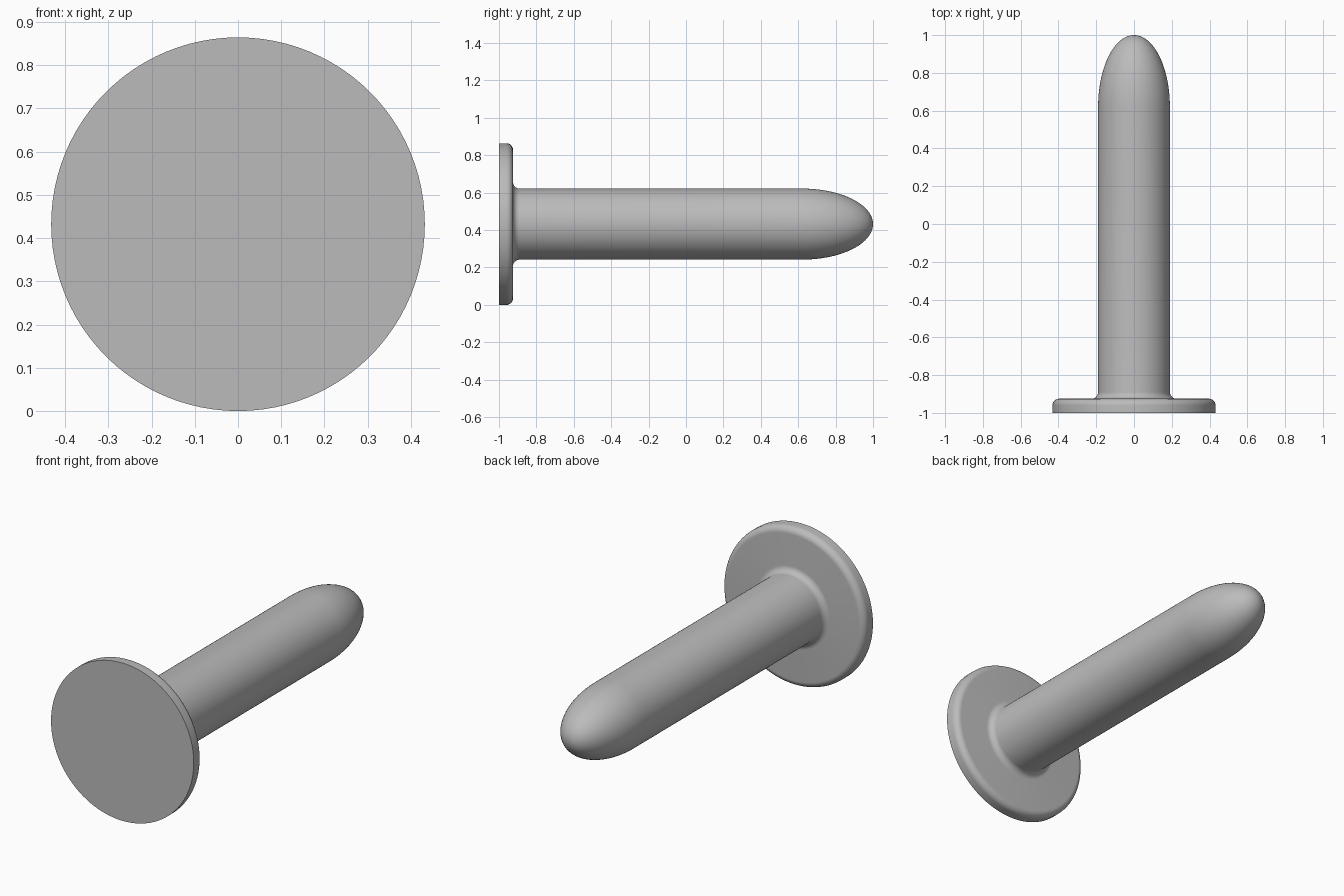
import bpy, bmesh, math
from mathutils import Vector, Matrix

cube = bpy.data.objects.get("Cube")
if cube:
    bpy.data.objects.remove(cube, do_unlink=True)

FLANGE_R, SHAFT_R = 0.432, 0.19
FLANGE_Y, TIP_Y = -0.925, 0.62
ROUND = 0.035
SEGMENTS = 96


def arc(r, y, rad_r, rad_y, start, end, steps):
    """Elliptical arc of (radius, y) points, angles in degrees."""
    angles = [math.radians(start + (end - start) * i / steps) for i in range(steps + 1)]
    return [(r + rad_r * math.cos(a), y + rad_y * math.sin(a)) for a in angles]


# Profile: flat base, rounded rim, fillet into the shaft, elliptical tip
profile = [(0, -1), (FLANGE_R, -1)]
profile += arc(FLANGE_R - ROUND, FLANGE_Y - ROUND, ROUND, ROUND, 0, 90, 8)
profile += arc(SHAFT_R + ROUND, FLANGE_Y + ROUND, ROUND, ROUND, 270, 180, 8)
profile += arc(0, TIP_Y, SHAFT_R, 1 - TIP_Y, 0, 90, 20)

# Turn the profile around the long axis
bm = bmesh.new()
verts = [bm.verts.new((r, y, 0)) for r, y in profile]
edges = [bm.edges.new(pair) for pair in zip(verts, verts[1:])]
bmesh.ops.spin(bm, geom=verts + edges, cent=(0, 0, 0), axis=(0, 1, 0),
               angle=math.tau, steps=SEGMENTS, use_duplicate=False)
bmesh.ops.remove_doubles(bm, verts=bm.verts, dist=0.0001)
bmesh.ops.recalc_face_normals(bm, faces=bm.faces)
bmesh.ops.transform(bm, matrix=Matrix.Translation(Vector((0, 0, FLANGE_R))), verts=bm.verts)

mesh = bpy.data.meshes.new("flanged_rod")
bm.to_mesh(mesh)
bm.free()
rod = bpy.data.objects.new("flanged_rod", mesh)
bpy.context.collection.objects.link(rod)

# Plain grey material
grey = bpy.data.materials.new("grey")
grey.use_nodes = True
colour = (0.5, 0.5, 0.5, 1)
grey.diffuse_color = colour
grey.node_tree.nodes["Principled BSDF"].inputs["Base Color"].default_value = colour
mesh.materials.append(grey)

# Smooth surface with a crisp base edge
bpy.ops.object.select_all(action="DESELECT")
rod.select_set(True)
bpy.context.view_layer.objects.active = rod
bpy.ops.object.shade_smooth_by_angle(angle=math.radians(35))
